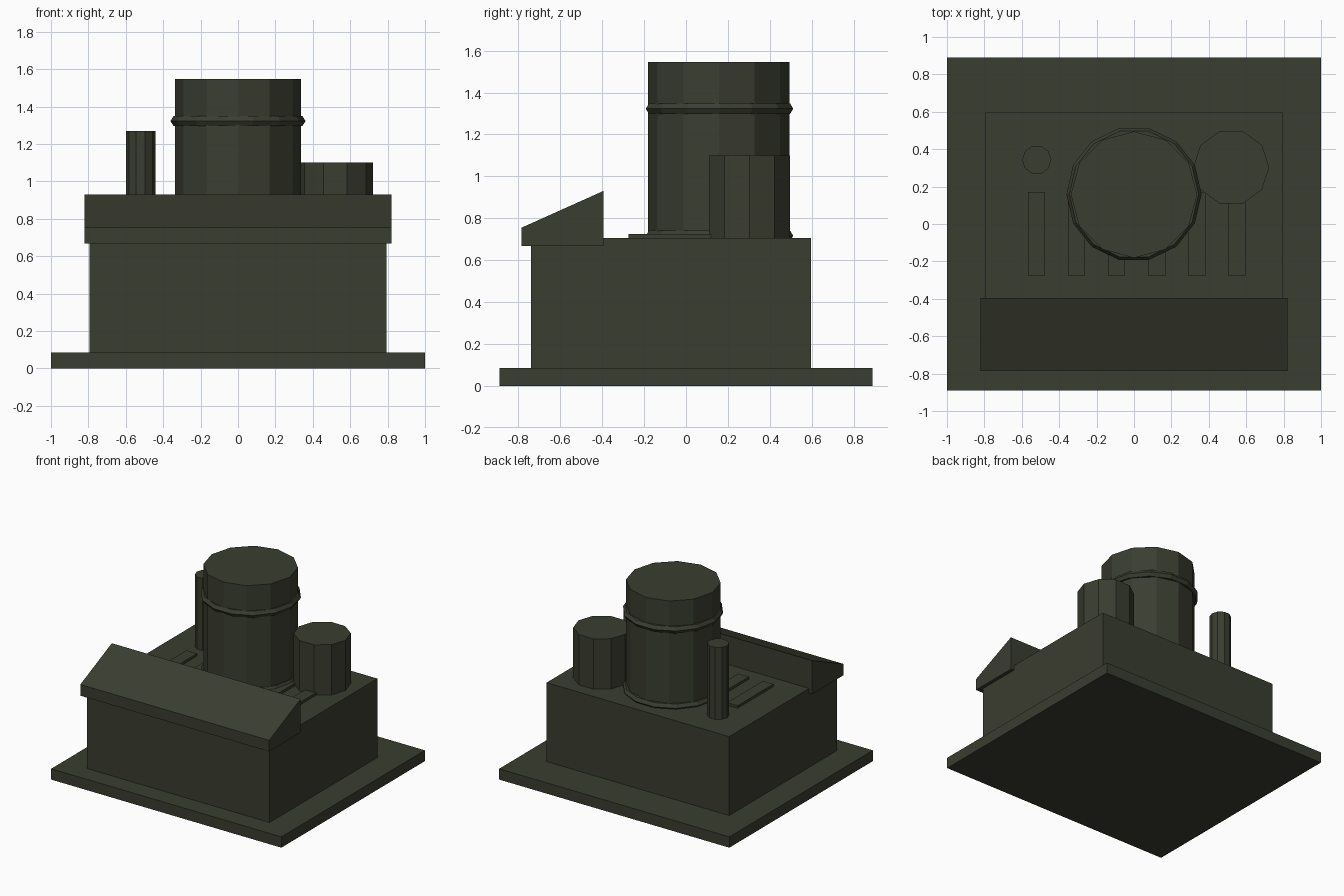
import bpy, bmesh, math

if "Cube" in bpy.data.objects:
    bpy.data.objects.remove(bpy.data.objects["Cube"])

olive = bpy.data.materials.new("dark_olive")
olive.diffuse_color = (0.042, 0.047, 0.029, 1)
olive.use_nodes = True
olive.node_tree.nodes["Principled BSDF"].inputs["Base Color"].default_value = olive.diffuse_color


def add(name, verts, faces):
    me = bpy.data.meshes.new(name)
    me.from_pydata(verts, [], faces)
    bm = bmesh.new()
    bm.from_mesh(me)
    bmesh.ops.recalc_face_normals(bm, faces=bm.faces)
    bm.to_mesh(me)
    bm.free()
    me.materials.append(olive)
    ob = bpy.data.objects.new(name, me)
    bpy.context.collection.objects.link(ob)
    return ob


def extrude_x(name, x0, x1, profile):
    """Extrude a (y, z) outline between two x positions."""
    n = len(profile)
    verts = [(x, y, z) for x in (x0, x1) for y, z in profile]
    faces = [(i, (i + 1) % n, n + (i + 1) % n, n + i) for i in range(n)]
    faces += [tuple(range(n)), tuple(range(n, 2 * n))]
    return add(name, verts, faces)


def box(name, x0, x1, y0, y1, z0, z1):
    return extrude_x(name, x0, x1, [(y0, z0), (y1, z0), (y1, z1), (y0, z1)])


def circle(cx, cy, r, z, n):
    return [(cx + r * math.cos(2 * math.pi * i / n),
             cy + r * math.sin(2 * math.pi * i / n), z) for i in range(n)]


def cylinder(name, cx, cy, r, z0, z1, n):
    verts = circle(cx, cy, r, z0, n) + circle(cx, cy, r, z1, n)
    faces = [(i, (i + 1) % n, n + (i + 1) % n, n + i) for i in range(n)]
    faces += [tuple(range(n)), tuple(range(n, 2 * n))]
    return add(name, verts, faces)


def ring(name, cx, cy, cz, n):
    """Thin band with a pointed outer edge."""
    prof = [(0.315, -0.026), (0.345, -0.026), (0.361, 0), (0.345, 0.026), (0.315, 0.026)]
    m = len(prof)
    verts = [v for r, z in prof for v in circle(cx, cy, r, cz + z, n)]
    faces = [(j * n + i, j * n + (i + 1) % n,
              (j + 1) % m * n + (i + 1) % n, (j + 1) % m * n + i)
             for j in range(m) for i in range(n)]
    return add(name, verts, faces)


TOP = 0.705

# Base slab and main block
box("base_slab", -1, 1, -0.89, 0.89, 0, 0.085)
box("main_block", -0.793, 0.793, -0.74, 0.597, 0.085, TOP)

# Sloped hood over the front edge
extrude_x("front_hood", -0.82, 0.82,
          [(-0.785, 0.667), (-0.395, 0.667), (-0.395, 0.93), (-0.785, 0.755)])

# Large drum with two bands
cylinder("main_drum", 0, 0.157, 0.338, TOP, 1.547, 12)
ring("lower_band", 0, 0.16, 0.716, 14)
ring("upper_band", 0, 0.16, 1.323, 14)

# Side tank and thin pipe
cylinder("side_tank", 0.52, 0.303, 0.203, TOP, 1.10, 10)
cylinder("thin_pipe", -0.52, 0.343, 0.078, TOP, 1.27, 10)

# Row of roof slats
for i in range(6):
    x = -0.522 + i * 0.2145
    box(f"roof_slat_{i + 1}", x - 0.046, x + 0.046, -0.275, 0.172, TOP, 0.725)
